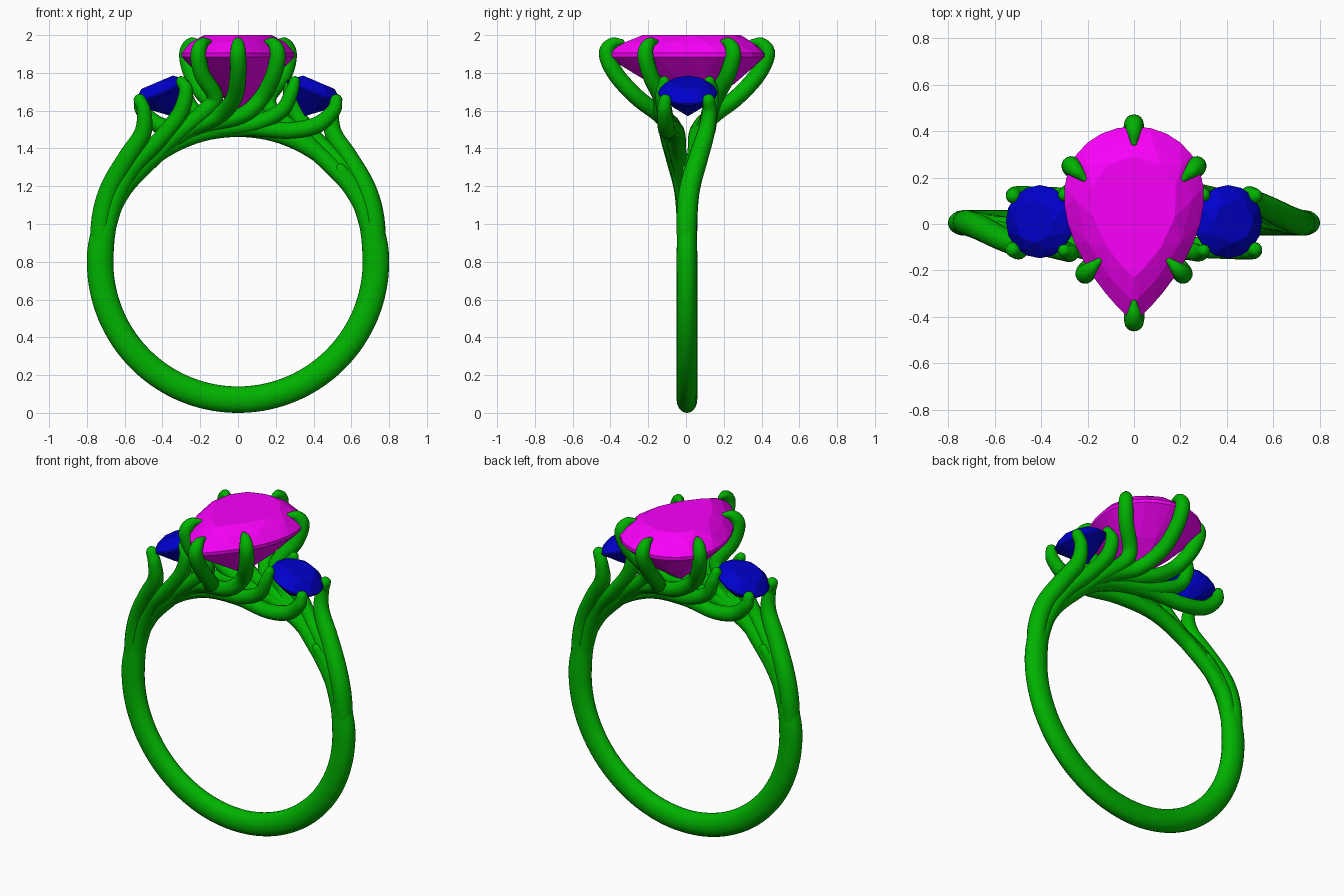
import bpy, bmesh, math
from mathutils import Vector, Matrix

if "Cube" in bpy.data.objects:
    bpy.data.objects.remove(bpy.data.objects["Cube"])

def material(name, rgb):
    m = bpy.data.materials.new(name)
    m.diffuse_color = (*rgb, 1)
    m.use_nodes = True
    m.node_tree.nodes["Principled BSDF"].inputs["Base Color"].default_value = m.diffuse_color
    return m

METAL = material("metal_green", (0.0, 0.45, 0.0))
PINK = material("gem_magenta", (0.95, 0.0, 0.95))
BLUE = material("gem_blue", (0.0, 0.0, 0.6))

def finish(bm, name, mat, smooth):
    bmesh.ops.recalc_face_normals(bm, faces=bm.faces)
    for f in bm.faces:
        f.smooth = smooth
    me = bpy.data.meshes.new(name)
    bm.to_mesh(me)
    bm.free()
    me.materials.append(mat)
    ob = bpy.data.objects.new(name, me)
    bpy.context.collection.objects.link(ob)
    return ob

def spline(pts, n=6):
    """Catmull-Rom through (x, y, z, radius) points."""
    p = [Vector(q) for q in pts]
    p = [2 * p[0] - p[1]] + p + [2 * p[-1] - p[-2]]
    out = []
    for i in range(1, len(p) - 2):
        a, b, c, d = p[i - 1:i + 3]
        for k in range(n):
            t = k / n
            out.append(0.5 * (2 * b + (c - a) * t + (2 * a - 5 * b + 4 * c - d) * t * t
                              + (3 * b - a - 3 * c + d) * t ** 3))
    return out + [p[-2]]

def tube(name, pts, wide=1.0, sides=16):
    """Round-ended tube; 'wide' scales the section along its first normal (y)."""
    s = spline(pts)
    pos, rad = [q.to_3d() for q in s], [q[3] for q in s]
    tan = [(pos[min(i + 1, len(s) - 1)] - pos[max(i - 1, 0)]).normalized() for i in range(len(s))]
    n = Vector((0, 1, 0))
    if abs(tan[0].y) > 0.8:
        n = Vector((1, 0, 0))
    rings = []
    caps = [0.98, 0.8, 0.5]
    for i, (p, r, t) in enumerate(zip(pos, rad, tan)):
        n = (n - t * n.dot(t)).normalized()
        if i == 0:
            rings += [(p - t * r * c, r * math.sqrt(1 - c * c), n, t) for c in caps]
        rings.append((p, r, n, t))
        if i == len(s) - 1:
            rings += [(p + t * r * c, r * math.sqrt(1 - c * c), n, t) for c in caps[::-1]]
    bm = bmesh.new()
    prev = None
    for p, r, n, t in rings:
        b = t.cross(n)
        ring = [bm.verts.new(p + n * (r * wide * math.cos(a)) + b * (r * math.sin(a)))
                for a in (2 * math.pi * k / sides for k in range(sides))]
        if prev:
            for k in range(sides):
                j = (k + 1) % sides
                bm.faces.new((prev[k], prev[j], ring[j], ring[k]))
        else:
            bm.faces.new(ring)
        prev = ring
    bm.faces.new(prev)
    return finish(bm, name, METAL, True)

def gem(name, outline, levels, culet, centre, mat, matrix):
    """Faceted stone: hull of scaled outlines; levels = (scale, z, count, half-step offset)."""
    bm = bmesh.new()
    for sc, z, cnt, off in levels:
        for k in range(cnt):
            x, y = outline((k + off) / cnt)
            bm.verts.new((x * sc, centre + (y - centre) * sc, z))
    bm.verts.new(culet)
    bmesh.ops.convex_hull(bm, input=bm.verts)
    bmesh.ops.dissolve_limit(bm, angle_limit=0.01, verts=bm.verts, edges=bm.edges)
    bm.transform(matrix)
    return finish(bm, name, mat, False)

# Centre stone: pear outline with the point towards the front
def pear(u):
    t = 2 * math.pi * u
    h = abs(math.sin(t / 2))
    return 0.375 * math.sin(t) * h ** 0.8, -0.42 * math.cos(t)

gem("centre_stone", pear,
    [(0.62, 2.0, 12, 0), (0.83, 1.962, 12, 0.5), (1, 1.905, 32, 0), (1, 1.885, 32, 0),
     (0.55, 1.745, 12, 0.5)], (0, 0.05, 1.6), 0.08, PINK, Matrix())

# Side stones: round, tipped outwards
def round_outline(u):
    return 0.157 * math.cos(2 * math.pi * u), 0.157 * math.sin(2 * math.pi * u)

for s, side in ((-1, "left"), (1, "right")):
    gem(side + "_side_stone", round_outline,
        [(0.58, 0.06, 8, 0), (0.82, 0.035, 8, 0.5), (1, 0.005, 16, 0), (1, -0.005, 16, 0),
         (0.5, -0.075, 8, 0.5)], (0, 0, -0.135), 0, BLUE,
        Matrix.Translation((0.405 * s, 0.01, 1.695)) @ Matrix.Rotation(math.radians(23 * s), 4, 'Y'))

# Shank: oval section, fading out at the top where the strands take over
arc = []
for k in range(29):
    a = math.radians(42 - 264 * k / 28)
    f = min(k, 28 - k)
    arc.append((0.73 * math.cos(a), 0.005, 0.8 + 0.73 * math.sin(a), 0.07 * min(1, 0.45 + 0.15 * f)))
tube("shank", arc, wide=0.78, sides=24)

# Strands are described for the front half (growing from the left shank),
# then turned half a revolution for the back half.
R = 0.044
def strand(name, pts, s):
    tube(name, [(x * s, y * s + 0.005, z, r) for x, y, z, r in pts])

root = [(-0.43, -0.045, 1.367, R), (-0.60, -0.01, 1.19, R), (-0.70, 0, 0.98, 0.038), (-0.72, 0, 0.85, 0.03)]
lanes = {
    "middle": [(-0.10, -0.14, 1.575, R), (-0.26, -0.085, 1.50, R)],
    "far": [(0.02, -0.13, 1.575, R), (-0.20, -0.07, 1.51, R)],
    "near": [(-0.19, -0.12, 1.585, R), (-0.32, -0.085, 1.475, R)],
}
for s, half, tips in ((1, "front", {"middle": (0, -0.425), "far": (0.21, -0.22), "near": (-0.21, -0.22)}),
                      (-1, "back", {"middle": (0, -0.425), "far": (0.27, -0.245), "near": (-0.27, -0.245)})):
    # Claws of the centre stone
    for lane, (x, y) in tips.items():
        inward = Vector((-x, -y - 0.02 * s)).normalized()
        lean = {"middle": -0.02, "far": -0.01, "near": 0.015}[lane]
        pts = [(x + inward.x * 0.08, y + inward.y * 0.08, 1.965, 0.014),
               (x + inward.x * 0.03, y + inward.y * 0.03, 1.955, 0.032),
               (x, y, 1.90, 0.042),
               (x * 0.9, y * 0.88, 1.79, R),
               (x * 0.65 + lean, y * 0.62, 1.67, R)]
        strand(f"{half}_{lane}_claw", pts + lanes[lane] + root, s)
    # Claws of the nearer side stone
    strand(f"{half}_near_outer_claw",
           [(-0.52, -0.115, 1.655, 0.033), (-0.497, -0.12, 1.59, 0.038), (-0.505, -0.10, 1.48, 0.046),
            (-0.585, -0.06, 1.35, 0.052), (-0.675, -0.015, 1.19, 0.055), (-0.72, 0, 1.03, 0.055),
            (-0.735, 0, 0.84, 0.05)], s)
    strand(f"{half}_near_inner_claw",
           [(-0.30, -0.12, 1.755, 0.028), (-0.275, -0.13, 1.70, 0.038), (-0.31, -0.118, 1.58, R),
            (-0.42, -0.09, 1.44, R), (-0.56, -0.04, 1.29, 0.048), (-0.66, -0.005, 1.1, 0.05),
            (-0.71, 0, 0.9, 0.045)], s)
    # Claws of the farther side stone, swept under the centre stone
    strand(f"{half}_far_outer_claw",
           [(0.52, -0.115, 1.655, 0.032), (0.505, -0.12, 1.60, 0.038), (0.42, -0.112, 1.525, R),
            (0.27, -0.105, 1.495, R), (0.05, -0.08, 1.508, R), (-0.2, -0.055, 1.478, R)] + root, s)
    strand(f"{half}_far_inner_claw",
           [(0.30, -0.12, 1.755, 0.028), (0.28, -0.13, 1.69, 0.036), (0.23, -0.12, 1.60, 0.04),
            (0.08, -0.10, 1.53, R), (-0.2, -0.055, 1.485, R)] + root, s)
